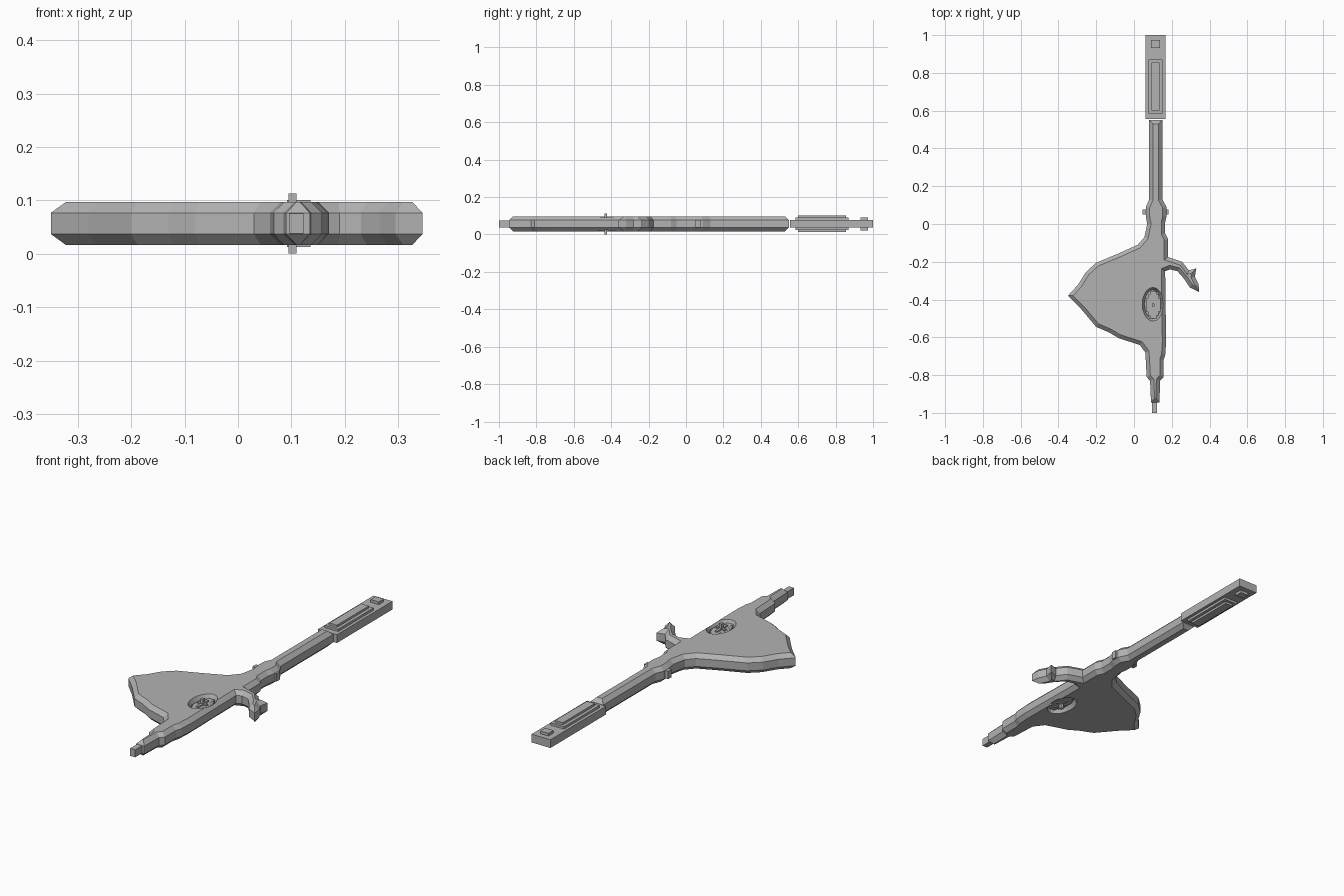
import bpy
import bmesh
from math import cos, sin, tau
from mathutils import Vector

cube = bpy.data.objects.get("Cube")
if cube:
    bpy.data.objects.remove(cube, do_unlink=True)

grey = bpy.data.materials.new("plain grey")
grey.use_nodes = True
grey.diffuse_color = (0.45, 0.45, 0.45, 1)
grey.node_tree.nodes["Principled BSDF"].inputs["Base Color"].default_value = grey.diffuse_color

MID = 0.057          # height of the weapon's middle plane
GRIP_X = 0.114       # centre line of the shaft and grip
HUB = Vector((0.1, -0.425))


def make_object(name, bm):
    bmesh.ops.recalc_face_normals(bm, faces=bm.faces)
    mesh = bpy.data.meshes.new(name)
    bm.to_mesh(mesh)
    bm.free()
    mesh.materials.append(grey)
    obj = bpy.data.objects.new(name, mesh)
    bpy.context.collection.objects.link(obj)
    return obj


def box(name, x, y, width, length, height):
    """Box centred on the middle plane, so it shows on both faces."""
    bm = bmesh.new()
    bmesh.ops.create_cube(bm, size=1)
    for v in bm.verts:
        v.co = Vector((x + v.co.x * width, y + v.co.y * length, MID + v.co.z * height))
    return make_object(name, bm)


def loft(name, layers):
    """Skin a stack of equal-length loops given as (points, z)."""
    bm = bmesh.new()
    rings = [[bm.verts.new((p[0], p[1], z)) for p in pts] for pts, z in layers]
    count = len(rings[0])
    for low, high in zip(rings, rings[1:]):
        for i in range(count):
            j = (i + 1) % count
            bm.faces.new((low[i], low[j], high[j], high[i]))
    bm.faces.new(rings[0][::-1])
    bm.faces.new(rings[-1])
    return make_object(name, bm)


def inset(points, distance):
    """Move a counter-clockwise outline inward with limited mitres."""
    result = []
    for i, p in enumerate(points):
        before = (p - points[i - 1]).normalized()
        after = (points[(i + 1) % len(points)] - p).normalized()
        n1, n2 = Vector((-before.y, before.x)), Vector((-after.y, after.x))
        mitre = (n1 + n2).normalized()
        result.append(p + mitre * distance / max(mitre.dot(n1), 0.6))
    return result


def ellipse(rx, ry, sides=20):
    return [HUB + Vector((rx * cos(tau * i / sides), ry * sin(tau * i / sides)))
            for i in range(sides)]


# Silhouette of blade, hook and shaft, counter-clockwise from the bottom tip
pommel_side = [(.09, -.945), (.135, -.945), (.138, -.83), (.157, -.81), (.157, -.72),
               (.166, -.69), (.17, -.62), (.165, -.25)]
hook = [(.19, -.24), (.23, -.25), (.265, -.29), (.295, -.335), (.345, -.36), (.342, -.32),
        (.322, -.28), (.33, -.235), (.29, -.245), (.255, -.2), (.18, -.175)]
shaft = [(.18, -.08), (.165, -.05), (.165, .01), (.172, .04), (.172, .09), (.15, .13),
         (.15, .55), (.08, .55), (.08, .13), (.063, .09), (.063, .04), (.07, 0)]
blade = [(.055, -.07), (.02, -.11), (-.08, -.155), (-.2, -.205), (-.255, -.255),
         (-.295, -.32), (-.35, -.38), (-.28, -.45), (-.2, -.545), (-.13, -.575),
         (-.08, -.605), (.03, -.64), (.06, -.68), (.067, -.81), (.085, -.83)]
outline = [Vector(p) for p in pommel_side + hook + shaft + blade]
small = inset(outline, 0.02)
body = loft("axe_body", [(small, MID - .04), (outline, MID - .02),
                         (outline, MID + .02), (small, MID + .04)])

# Bevelled oval recess on both faces
for side in (-1, 1):
    cutter = loft("recess_cutter", [(ellipse(.044, .076), MID + side * .015),
                                    (ellipse(.057, .09), MID + side * .041),
                                    (ellipse(.057, .09), MID + side * .06)])
    cutter.hide_render = True
    cut = body.modifiers.new("recess", 'BOOLEAN')
    cut.operation = 'DIFFERENCE'
    cut.solver = 'EXACT'
    cut.object = cutter
    bpy.context.view_layer.objects.active = body
    bpy.ops.object.modifier_apply(modifier=cut.name)
    bpy.data.objects.remove(cutter, do_unlink=True)

# Stepped rosette, cross and pin in the recess
for name, width, length, height in (
        ("rosette_wide", .076, .07, .05), ("rosette_middle", .058, .11, .051),
        ("rosette_tall", .036, .145, .052), ("cross_long", .013, .085, .064),
        ("cross_short", .05, .014, .0645), ("centre_pin", .015, .015, .112)):
    box(name, HUB.x + .002, HUB.y - .004, width, length, height)

# Bottom spike and the short crossbar on the shaft
box("bottom_spike", .109, -.965, .028, .07, .038)
box("shaft_crossbar", GRIP_X, .064, .136, .027, .04)

# Grip block with raised panels on both faces
box("grip", GRIP_X, .7775, .106, .445, .042)
box("grip_panel", GRIP_X, .728, .076, .284, .066)
box("grip_panel_raised", GRIP_X, .728, .044, .256, .088)
box("end_panel", GRIP_X, .953, .046, .04, .07)
